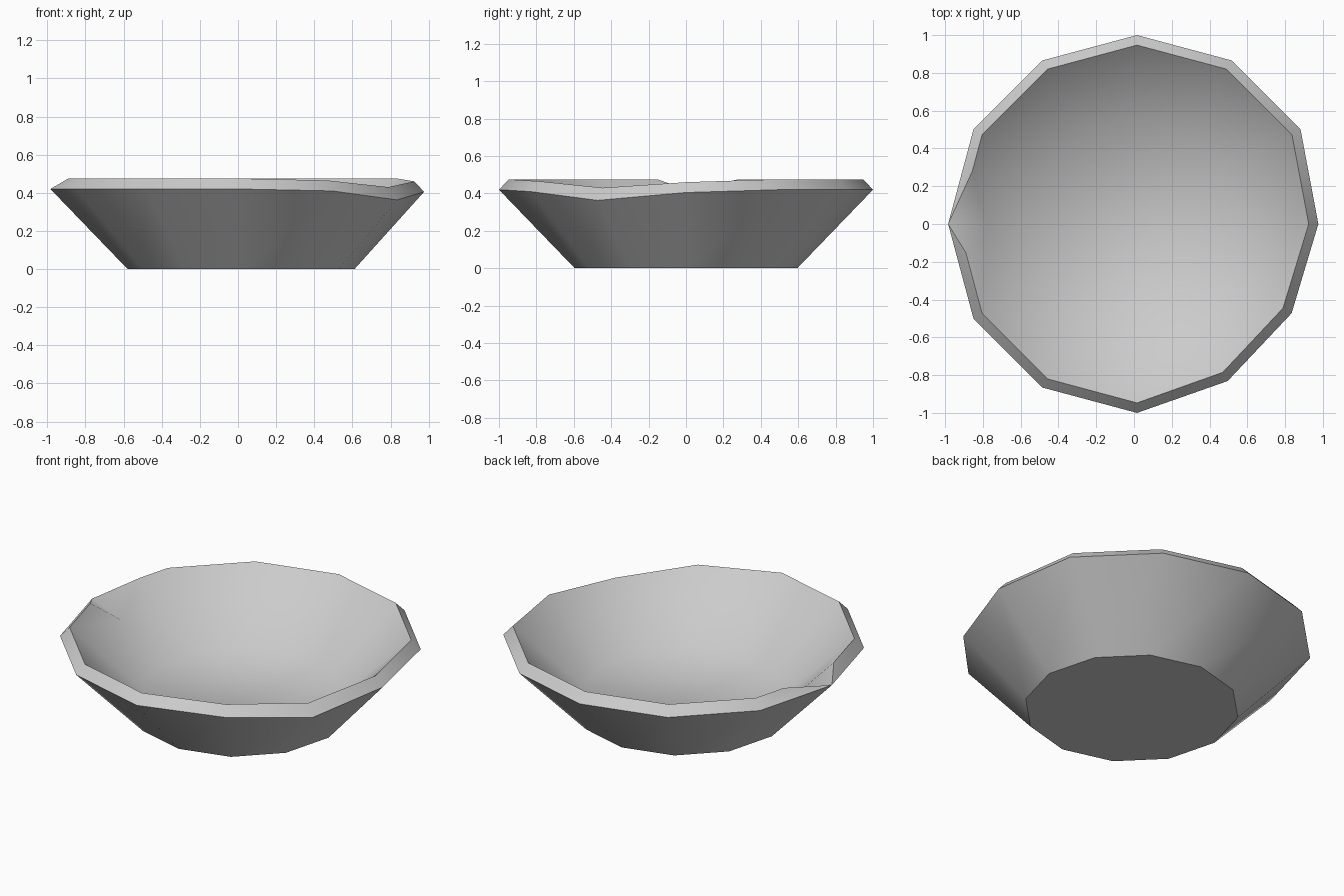
import bpy, bmesh, math

cube = bpy.data.objects.get("Cube")
if cube:
    bpy.data.objects.remove(cube)

SIDES = 12
CENTRE_X = 0.016
CHIP = 6                                    # corner where the rim is chipped
# dented corners: inward shift, drop
OUTER_DENTS = {11: (0.055, 0.057), 0: (0.04, 0.015), 10: (0.04, 0.01)}
INNER_DENTS = {11: (0.055, 0.045), 0: (0.038, 0.015), 10: (0.04, 0.01)}

grey = bpy.data.materials.new("grey_clay")
grey.use_nodes = True
grey.diffuse_color = (0.6, 0.6, 0.6, 1)
grey.node_tree.nodes["Principled BSDF"].inputs["Base Color"].default_value = (0.6, 0.6, 0.6, 1)

bm = bmesh.new()
surface = {}                                # face -> which surface it belongs to


def ring(radius, z, dents={}):
    verts = []
    for i in range(SIDES):
        inward, drop = dents.get(i, (0, 0))
        a = math.tau * i / SIDES
        r = radius - inward
        verts.append(bm.verts.new((CENTRE_X + r * math.cos(a), r * math.sin(a), z - drop)))
    return verts


def face(name, *verts):
    f = bm.faces.new(verts)
    f.smooth = True
    surface[f] = name


base = ring(0.595, 0)
outer = ring(1.0, 0.42, OUTER_DENTS)
inner = ring(0.947, 0.475, INNER_DENTS)
floor = ring(0.56, 0.125)

# chip: two points along the inner rim and one lower on the inner wall
tip = inner[CHIP]
after = bm.verts.new(tip.co.lerp(inner[CHIP + 1].co, 0.32))
before = bm.verts.new(tip.co.lerp(inner[CHIP - 1].co, 0.59))
tip.co = tip.co.lerp(floor[CHIP].co, 0.38)

# walls and rim; the chip blends into the inner wall
for i in range(SIDES):
    j = (i + 1) % SIDES
    face("outside", base[i], base[j], outer[j], outer[i])
    if j == CHIP:
        face("rim", outer[i], outer[j], before, inner[i])
        face("inside", inner[i], before, tip, floor[j], floor[i])
        face("inside", outer[j], tip, before)
    elif i == CHIP:
        face("rim", outer[i], outer[j], inner[j], after)
        face("inside", after, inner[j], floor[j], floor[i], tip)
        face("inside", outer[i], after, tip)
    else:
        face("rim", outer[i], outer[j], inner[j], inner[i])
        face("inside", inner[i], inner[j], floor[j], floor[i])

# underside and inner floor
face("underside", *reversed(base))
face("inside", *floor)

# keep edges sharp where two surfaces meet
for e in bm.edges:
    e.smooth = len({surface[f] for f in e.link_faces}) == 1
bmesh.ops.recalc_face_normals(bm, faces=bm.faces[:])

mesh = bpy.data.meshes.new("bowl")
bm.to_mesh(mesh)
bm.free()
mesh.materials.append(grey)
bowl = bpy.data.objects.new("bowl", mesh)
bpy.context.collection.objects.link(bowl)
